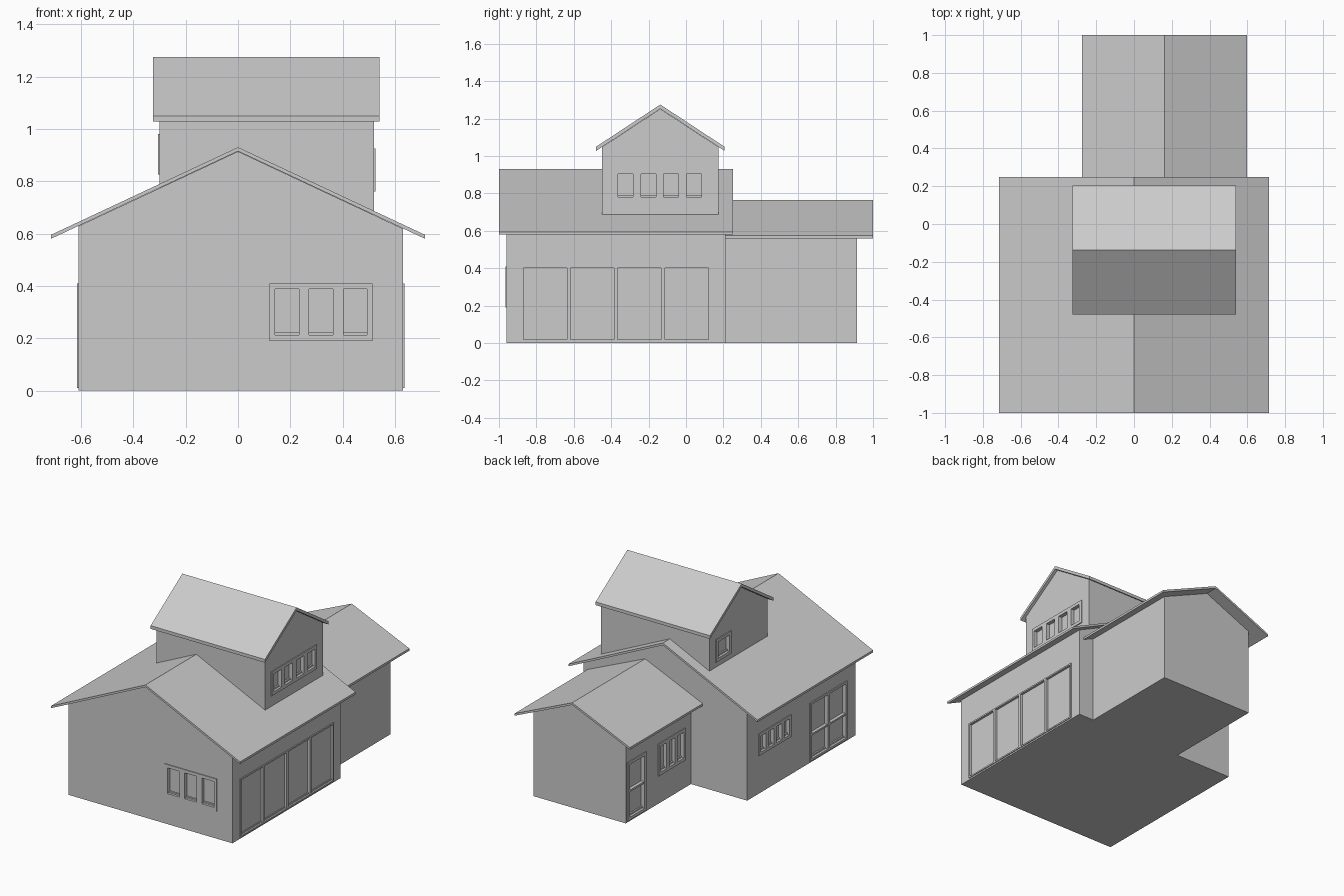
import bpy, bmesh
from mathutils import Vector

cube = bpy.data.objects.get("Cube")
if cube:
    bpy.data.objects.remove(cube, do_unlink=True)

GREY = (0.6, 0.6, 0.6, 1)
mat = bpy.data.materials.new("plain_grey")
mat.use_nodes = True
mat.diffuse_color = GREY
bsdf = next(n for n in mat.node_tree.nodes if n.type == 'BSDF_PRINCIPLED')
bsdf.inputs["Base Color"].default_value = GREY


def finish(name, bm):
    bmesh.ops.recalc_face_normals(bm, faces=bm.faces)
    mesh = bpy.data.meshes.new(name)
    bm.to_mesh(mesh)
    bm.free()
    mesh.materials.append(mat)
    obj = bpy.data.objects.new(name, mesh)
    bpy.context.collection.objects.link(obj)
    return obj


def prism(name, profile, along, a, b):
    """Extrude a (u, z) profile along the x or y axis."""
    bm = bmesh.new()
    place = (lambda u, z: (a, u, z)) if along == 'x' else (lambda u, z: (u, a, z))
    face = bm.faces.new([bm.verts.new(place(u, z)) for u, z in profile])
    out = bmesh.ops.extrude_face_region(bm, geom=[face])
    shift = Vector((b - a, 0, 0)) if along == 'x' else Vector((0, b - a, 0))
    bmesh.ops.translate(bm, vec=shift,
                        verts=[v for v in out["geom"] if isinstance(v, bmesh.types.BMVert)])
    return finish(name, bm)


def boxes(name, spans):
    """One object made of boxes given as ((x0, x1), (y0, y1), (z0, z1))."""
    bm = bmesh.new()
    for span in spans:
        verts = bmesh.ops.create_cube(bm, size=1)["verts"]
        for v in verts:
            v.co = [s[0] if c < 0 else s[1] for c, s in zip(v.co, span)]
    return finish(name, bm)


def gabled(name, along, wall_u, wall_run, base, roof_u, roof_run, ridge, eave, thick):
    """Gable-ended walls under a thin overhanging roof."""
    mid = (roof_u[0] + roof_u[1]) / 2
    slope = (ridge - eave) / (roof_u[1] - mid)
    under = lambda u: ridge - thick - 0.001 - slope * abs(u - mid)
    l, r = wall_u
    walls = prism(name + "_walls",
                  [(l, base), (r, base), (r, under(r)), (mid, under(mid)), (l, under(l))],
                  along, *wall_run)
    l, r = roof_u
    top = [(l, eave), (mid, ridge), (r, eave)]
    prism(name + "_roof", top + [(u, z - thick) for u, z in reversed(top)], along, *roof_run)
    return walls


def cut(obj, cutter):
    mod = obj.modifiers.new("openings", 'BOOLEAN')
    mod.object = cutter
    mod.solver = 'EXACT'
    bpy.context.view_layer.objects.active = obj
    bpy.ops.object.modifier_apply(modifier=mod.name)


def opening(name, walls, facing, at, u, z, count, margin, gap, depth=0.02, bar=None):
    """Casing plate with a row of recessed panes; facing is '+x', '-x' or '-y'."""
    out = 1 if facing[0] == '+' else -1

    def span(us, d0, d1, zs):
        d = tuple(sorted((at + out * d0, at + out * d1)))
        return (d, us, zs) if facing[1] == 'x' else (us, d, zs)

    casing = boxes(name + "_casing", [span(u, -0.003, 0.006, z)])
    width = (u[1] - u[0] - 2 * margin - (count - 1) * gap) / count
    zs = (z[0] + margin, z[1] - margin)
    panes, rails = [], []
    for i in range(count):
        start = u[0] + margin + i * (width + gap)
        us = (start, start + width)
        panes.append(span(us, -depth, 0.03, zs))
        rails.append(span(us, -depth - 0.002, -depth / 2, (zs[0], zs[0] + 0.01)))
        if bar:
            rails.append(span(us, -depth - 0.002, 0.002, (bar, bar + 0.012)))
    cutter = boxes(name + "_cutter", panes)
    cutter.hide_render = True
    cut(walls, cutter)
    cut(casing, cutter)
    bpy.data.objects.remove(cutter, do_unlink=True)
    boxes(name + "_rails", rails)


# Building masses
main = gabled("main_house", 'y', (-0.61, 0.63), (-0.96, 0.21), 0,
              (-0.715, 0.715), (-1, 0.25), 0.93, 0.595, 0.015)
wing = gabled("back_wing", 'y', (-0.185, 0.515), (0.205, 0.915), 0,
              (-0.275, 0.597), (0.212, 1), 0.765, 0.575, 0.015)
upper = gabled("upper_storey", 'x', (-0.45, 0.175), (-0.3, 0.52), 0.6,
               (-0.48, 0.205), (-0.325, 0.54), 1.275, 1.05, 0.022)

# Windows and doors of the main house
opening("front_window", main, '-y', -0.96, (0.12, 0.515), (0.19, 0.41), 3, 0.022, 0.04)
opening("sliding_doors", main, '+x', 0.63, (-0.88, 0.13), (0.01, 0.41), 4, 0.01, 0.02, 0.01)
opening("side_window", main, '-x', -0.61, (-0.26, 0.09), (0.26, 0.41), 4, 0.02, 0.03)
opening("double_door", main, '-x', -0.61, (-0.865, -0.465), (0.01, 0.41), 2, 0.015, 0.025,
        bar=0.18)

# Upper storey windows
opening("upper_window", upper, '+x', 0.52, (-0.385, 0.105), (0.76, 0.925), 4, 0.022, 0.042)
opening("small_window", upper, '-x', -0.3, (-0.055, 0.11), (0.825, 0.98), 1, 0.022, 0)

# Back wing door and window
opening("wing_door", wing, '-x', -0.185, (0.7, 0.9), (0.01, 0.41), 1, 0.02, 0, bar=0.2)
opening("wing_window", wing, '-x', -0.185, (0.275, 0.565), (0.19, 0.41), 3, 0.022, 0.03)
